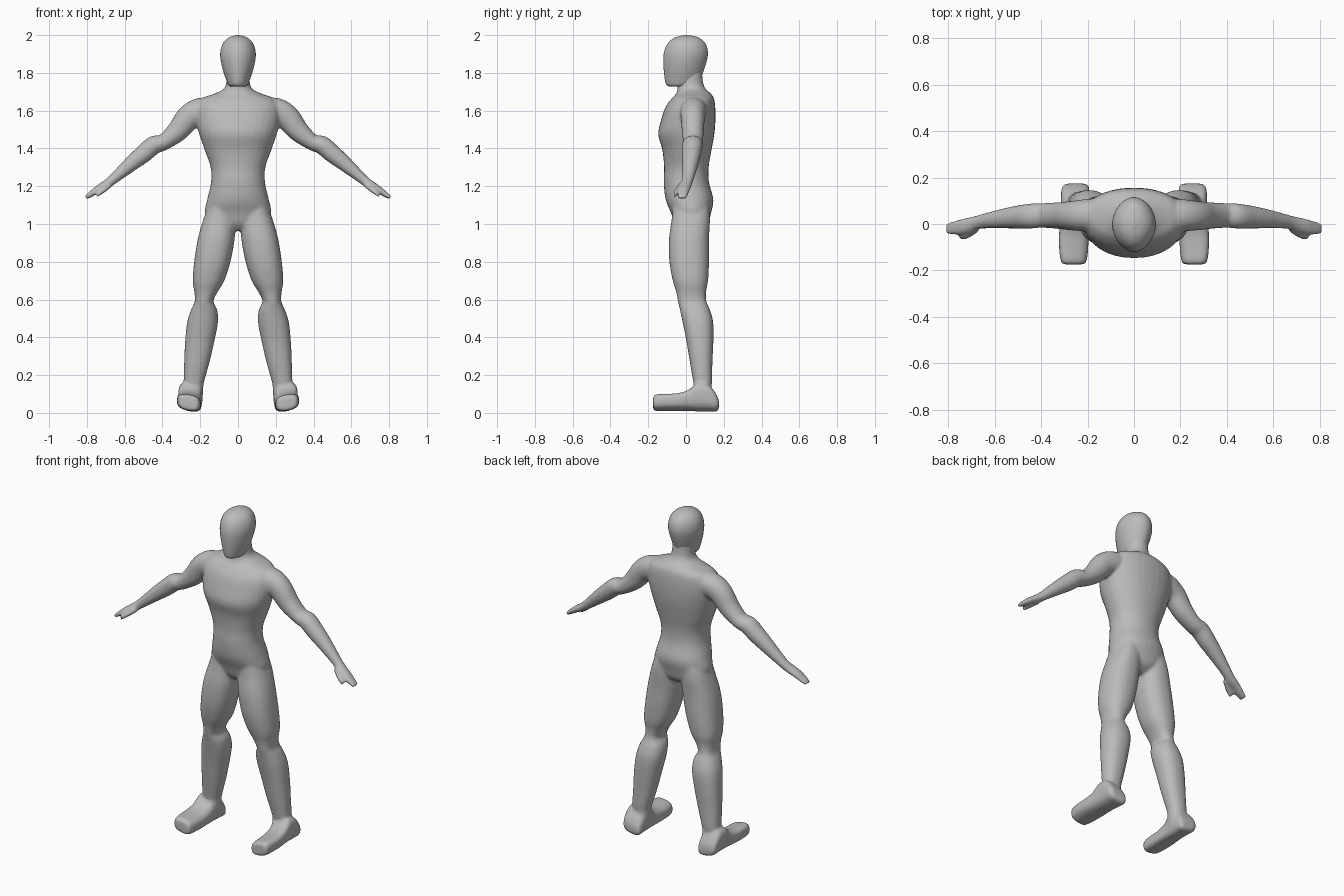
import bpy, bmesh, math
from mathutils import Vector

grey = bpy.data.materials.new("plain grey")
grey.diffuse_color = (0.5, 0.5, 0.5, 1)


def refine(rows, n=4):
    """Catmull-Rom interpolation of section rows."""
    out = []
    for i in range(len(rows) - 1):
        a, b, c, d = (rows[max(i - 1, 0)], rows[i], rows[i + 1], rows[min(i + 2, len(rows) - 1)])
        for k in range(n):
            t = k / n
            out.append([0.5 * (2 * q + (r - p) * t + (2 * p - 5 * q + 4 * r - s) * t * t
                               + (3 * q - p - 3 * r + s) * t ** 3) for p, q, r, s in zip(a, b, c, d)])
    return out + [list(rows[-1])]


def loft(bm, rings):
    """rings: (centre, half axis u, half axis v, superellipse power)"""
    n, loops = 32, []
    for c, u, v, p in rings:
        loop = []
        for i in range(n):
            a = math.tau * i / n
            ca, sa = math.cos(a), math.sin(a)
            x = math.copysign(abs(ca) ** (2 / p), ca)
            y = math.copysign(abs(sa) ** (2 / p), sa)
            loop.append(bm.verts.new(c + u * x + v * y))
        loops.append(loop)
    for a, b in zip(loops, loops[1:]):
        for i in range(n):
            j = (i + 1) % n
            bm.faces.new((a[i], a[j], b[j], b[i]))
    bm.faces.new(loops[0][::-1])
    bm.faces.new(loops[-1])


def upright(bm, rows, side=1, power=2.2):
    """rows: z, x inner, x outer, y front, y back"""
    loft(bm, [(Vector((side * (a + b) / 2, (f + k) / 2, z)), Vector(((b - a) / 2, 0, 0)),
               Vector((0, (k - f) / 2, 0)), power) for z, a, b, f, k in refine(rows)])


def limb(bm, rows, side):
    """rows: x, y, z, half thickness, half depth; runs along the arm"""
    rows = refine(rows)
    rings = []
    for i, (x, y, z, h, d) in enumerate(rows):
        p, q = rows[max(i - 1, 0)], rows[min(i + 1, len(rows) - 1)]
        t = Vector((q[0] - p[0], 0, q[2] - p[2])).normalized()
        rings.append((Vector((side * x, y, z)), Vector((-side * t.z, 0, t.x)) * h,
                      Vector((0, d, 0)), 2.1))
    loft(bm, rings)


def finish(bm, name, mods):
    bmesh.ops.recalc_face_normals(bm, faces=bm.faces[:])
    me = bpy.data.meshes.new(name)
    bm.to_mesh(me)
    bm.free()
    ob = bpy.data.objects.new(name, me)
    bpy.context.collection.objects.link(ob)
    me.materials.append(grey)
    for kind, props in mods:
        m = ob.modifiers.new(kind.title(), kind)
        for k, v in props.items():
            setattr(m, k, v)
    me.polygons.foreach_set("use_smooth", [True] * len(me.polygons))
    return ob


bm = bmesh.new()
# torso and neck
torso = [(0.965, 0.05, -0.03, 0.07), (1.0, 0.12, -0.06, 0.115), (1.06, 0.174, -0.08, 0.133),
         (1.13, 0.163, -0.108, 0.145), (1.22, 0.143, -0.118, 0.122), (1.30, 0.145, -0.116, 0.12),
         (1.39, 0.176, -0.125, 0.135), (1.475, 0.205, -0.147, 0.15), (1.55, 0.222, -0.132, 0.156),
         (1.62, 0.222, -0.108, 0.155), (1.665, 0.19, -0.075, 0.148), (1.69, 0.125, -0.052, 0.132),
         (1.715, 0.076, -0.045, 0.105), (1.75, 0.062, -0.045, 0.09), (1.82, 0.06, -0.04, 0.085)]
upright(bm, [(z, -w, w, f, k) for z, w, f, k in torso], power=2.15)

for s in (1, -1):
    # leg
    upright(bm, [(1.10, 0.03, 0.155, -0.07, 0.12), (1.03, 0.015, 0.182, -0.075, 0.127),
                 (0.92, 0.018, 0.213, -0.09, 0.122), (0.80, 0.04, 0.232, -0.088, 0.122),
                 (0.70, 0.072, 0.24, -0.07, 0.117), (0.64, 0.108, 0.231, -0.052, 0.106),
                 (0.59, 0.13, 0.229, -0.043, 0.108), (0.545, 0.11, 0.249, -0.032, 0.127),
                 (0.48, 0.106, 0.269, -0.018, 0.144), (0.38, 0.125, 0.280, 0.002, 0.145),
                 (0.27, 0.150, 0.285, 0.02, 0.14), (0.17, 0.178, 0.288, 0.037, 0.138),
                 (0.135, 0.184, 0.287, 0.04, 0.136), (0.06, 0.187, 0.295, 0.03, 0.15)], s, 2.3)
    # foot, sole slightly raised on the outside
    foot = [(0.174, 0.25, 0.045, 0.01, 0.05), (0.16, 0.252, 0.058, -0.003, 0.085),
            (0.12, 0.253, 0.062, -0.003, 0.135), (0.06, 0.254, 0.062, -0.002, 0.145),
            (0.015, 0.256, 0.062, 0.0, 0.108), (-0.04, 0.259, 0.064, 0.0, 0.09),
            (-0.10, 0.26, 0.063, 0.0, 0.086), (-0.15, 0.26, 0.058, 0.0, 0.085),
            (-0.174, 0.26, 0.05, 0.004, 0.078)]
    loft(bm, [(Vector((s * x, y, (a + b) / 2 + 0.012)), Vector((s * w, 0, w * 0.16)),
               Vector((0, 0, (b - a) / 2)), 3) for y, x, w, a, b in refine(foot)])
    # arm and flat hand
    limb(bm, [(0.14, 0.04, 1.605, 0.06, 0.07), (0.20, 0.038, 1.598, 0.07, 0.07),
              (0.26, 0.036, 1.565, 0.067, 0.064), (0.32, 0.036, 1.492, 0.057, 0.058),
              (0.395, 0.037, 1.432, 0.043, 0.053), (0.445, 0.034, 1.418, 0.049, 0.054),
              (0.50, 0.03, 1.372, 0.048, 0.05), (0.57, 0.023, 1.315, 0.04, 0.042),
              (0.66, 0.01, 1.238, 0.027, 0.031), (0.70, -0.002, 1.208, 0.024, 0.033),
              (0.74, -0.011, 1.185, 0.02, 0.034), (0.78, -0.018, 1.157, 0.015, 0.03),
              (0.806, -0.02, 1.139, 0.01, 0.024)], s)
    # thumb
    limb(bm, [(0.675, -0.018, 1.212, 0.018, 0.018), (0.70, -0.036, 1.19, 0.016, 0.017),
              (0.725, -0.05, 1.17, 0.014, 0.016), (0.75, -0.057, 1.15, 0.011, 0.012)], s)
finish(bm, "body", [("REMESH", dict(mode='VOXEL', voxel_size=0.008, use_smooth_shade=True)),
                    ("SMOOTH", dict(factor=0.5, iterations=8))])

# head
bm = bmesh.new()
head = [(1.728, 0.040, -0.09, 0.04), (1.737, 0.052, -0.105, 0.06), (1.76, 0.062, -0.112, 0.075),
        (1.81, 0.079, -0.118, 0.094), (1.86, 0.091, -0.121, 0.11), (1.90, 0.095, -0.119, 0.117),
        (1.94, 0.088, -0.107, 0.111), (1.97, 0.070, -0.085, 0.092), (1.99, 0.043, -0.052, 0.06),
        (2.0, 0.008, -0.008, 0.012)]
upright(bm, [(z, -w, w, f, k) for z, w, f, k in head], power=1.85)
finish(bm, "head", [("SUBSURF", dict(levels=1, render_levels=1))])
